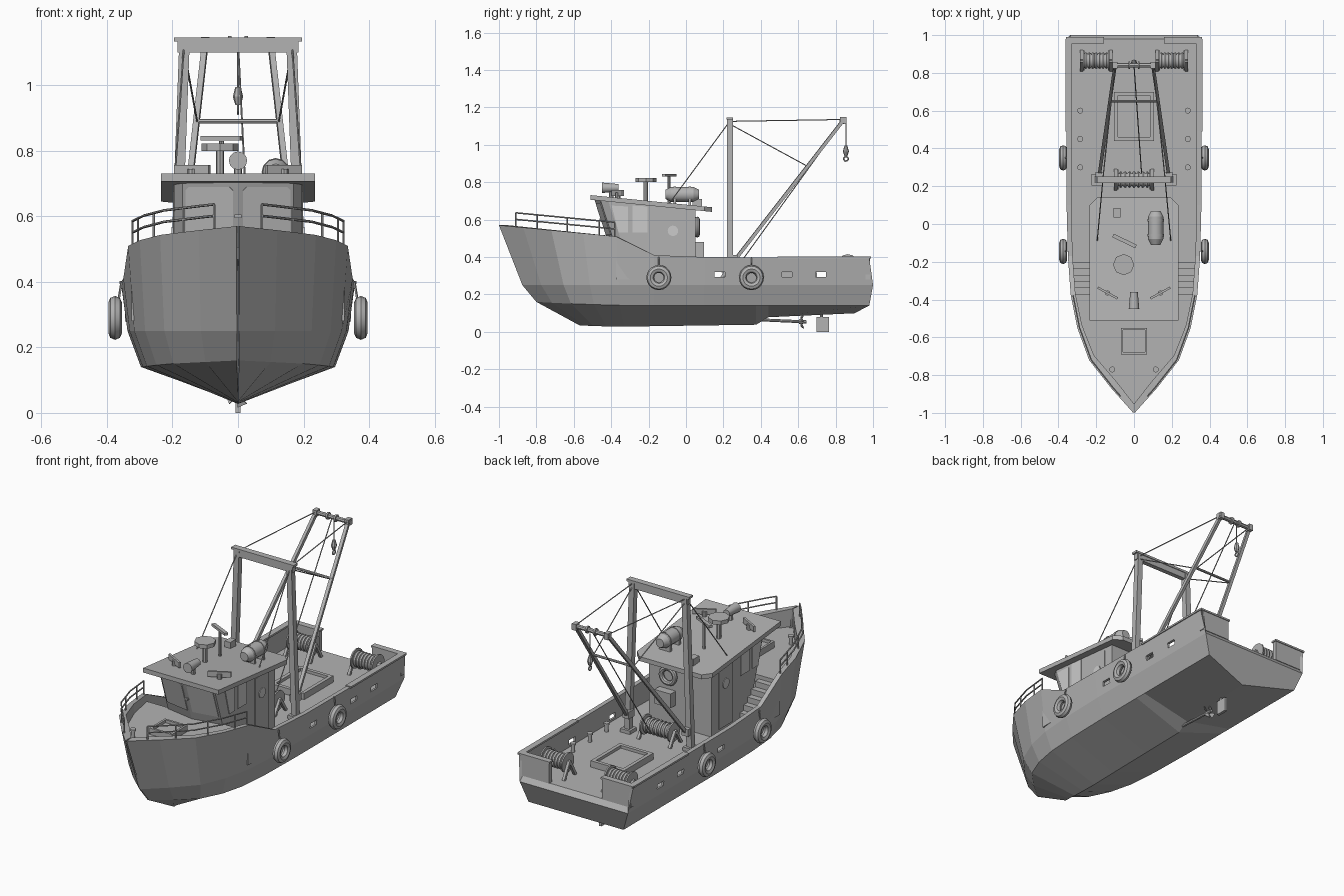
import bpy, bmesh, math
from mathutils import Vector, Matrix

cube = bpy.data.objects.get("Cube")
if cube:
    bpy.data.objects.remove(cube, do_unlink=True)


def material(name, v):
    m = bpy.data.materials.new(name)
    m.use_nodes = True
    m.diffuse_color = (v, v, v, 1)
    m.node_tree.nodes["Principled BSDF"].inputs["Base Color"].default_value = (v, v, v, 1)
    return m


GREY = material("grey paint", 0.45)
GLASS = material("pale glass", 0.6)


def finish(name, bm, mat=GREY, smooth=False):
    bmesh.ops.recalc_face_normals(bm, faces=bm.faces[:])
    me = bpy.data.meshes.new(name)
    bm.to_mesh(me)
    bm.free()
    me.materials.append(mat)
    if smooth:
        me.shade_smooth()
        me.set_sharp_from_angle(angle=math.radians(40))
    ob = bpy.data.objects.new(name, me)
    bpy.context.scene.collection.objects.link(ob)
    return ob


def box(name, c, size, rot=0, mat=GREY):
    bm = bmesh.new()
    M = Matrix.Translation(c) @ Matrix.Rotation(rot, 4, 'Z') @ Matrix.Diagonal((*size, 1))
    bmesh.ops.create_cube(bm, size=1, matrix=M)
    return finish(name, bm, mat)


def rod(name, a, b, r, r2=None, n=8, mat=GREY):
    a, b = Vector(a), Vector(b)
    d = b - a
    bm = bmesh.new()
    M = Matrix.Translation((a + b) / 2) @ d.to_track_quat('Z', 'Y').to_matrix().to_4x4()
    bmesh.ops.create_cone(bm, cap_ends=True, segments=n, radius1=r,
                          radius2=r if r2 is None else r2, depth=d.length, matrix=M)
    return finish(name, bm, mat, n >= 10)


def beam(name, a, b, w):
    a, b = Vector(a), Vector(b)
    d = b - a
    bm = bmesh.new()
    M = Matrix.Translation((a + b) / 2) @ d.to_track_quat('Z', 'Y').to_matrix().to_4x4()
    bmesh.ops.create_cube(bm, size=1, matrix=M @ Matrix.Diagonal((w, w, d.length, 1)))
    return finish(name, bm)


def ring(name, c, R, r, rot, n=20, m=8):
    bpy.ops.mesh.primitive_torus_add(location=c, rotation=rot, major_radius=R, minor_radius=r,
                                     major_segments=n, minor_segments=m)
    ob = bpy.context.object
    ob.name = name
    ob.data.materials.append(GREY)
    bpy.ops.object.shade_smooth_by_angle()


def loft(name, rings, mat=GREY):
    bm = bmesh.new()
    rows = [[bm.verts.new(p) for p in r] for r in rings]
    n = len(rows[0])
    for p, q in zip(rows, rows[1:]):
        for i in range(n):
            bm.faces.new((p[i], p[(i + 1) % n], q[(i + 1) % n], q[i]))
    bm.faces.new(rows[0])
    bm.faces.new(rows[-1])
    return finish(name, bm, mat)


def plate(name, pts, mat=GREY, t=0.004):
    pts = [Vector(p) for p in pts]
    nrm = (pts[1] - pts[0]).cross(pts[2] - pts[0]).normalized() * t
    return loft(name, [[p - nrm for p in pts], [p + nrm for p in pts]], mat)


def lerp(table, y):
    for (a, u), (b, v) in zip(table, table[1:]):
        if y <= b:
            return u + (v - u) * max(0, (y - a) / (b - a))
    return table[-1][1]


# hull: one closed loft including bulwarks and decks
WIDTH = [(-1, .004), (-.87, .12), (-.72, .238), (-.55, .3), (-.37, .336), (-.17, .35), (.1, .357), (1, .357)]
SHEER = [(-1, .57), (-.375, .51), (-.17, .41), (.05, .4), (1, .395)]
KEEL = [(-1, .035), (-.4, .027), (.375, .038), (.44, .078), (1, .1)]
MAIN, FORE = .28, .47


def section(y, deck):
    w, s = lerp(WIDTH, y), lerp(SHEER, y)
    f = max(0, (-y - .2) / .8) ** 1.5
    e = 1 if y > .9 else 0
    wi = max(.002, w - .025)
    half = [(w * .83, y + .2 * f, .14 + .02 * f), (w * .945, y + .125 * f + .02 * e, .25),
            (w, y, s), (wi, y + .05 * f, s), (wi, y + .05 * f, deck)]
    keel = (0, y + .43 * f - .08 * e, lerp(KEEL, y))
    return [keel] + half + [(-a, b, c) for a, b, c in reversed(half)]


fore = [section(y, FORE) for y in (-1, -.87, -.72, -.55, -.376)]
aft = [section(y, MAIN) for y in (-.374, -.17, .1, .375, .44, .98)]
hull = loft("hull", fore + aft)

# freeing ports cut through the bulwarks
for y in (.18, .54, .72):
    cutter = box("port_cutter", (0, y, .306), (1, .055, .028))
    cutter.hide_render = True
    mod = hull.modifiers.new("port", 'BOOLEAN')
    mod.operation, mod.solver, mod.object = 'DIFFERENCE', 'EXACT', cutter
    bpy.context.view_layer.objects.active = hull
    bpy.ops.object.modifier_apply(modifier=mod.name)
    bpy.data.objects.remove(cutter, do_unlink=True)

# cabin
def front_y(x, z):
    return -.35 - .14 * (z - .28) / .43 + .18 * abs(x)


def roof_z(y):
    return .73 - .1 * (y + .5)


def cabin_ring(z, za):
    half = [(.17, front_y(.17, z), z), (.195, front_y(.17, z) + .04, z), (.195, .05, za)]
    return [(0, front_y(0, z), z)] + half + [(-a, b, c) for a, b, c in reversed(half)]


loft("cabin", [cabin_ring(.28, .28), cabin_ring(.71, .655)])
outline = [(-.235, -.51), (.235, -.51), (.235, .1), (.195, .14), (-.195, .14), (-.235, .1)]
loft("cabin_roof", [[(x, y, roof_z(y) - d) for x, y in outline] for d in (.025, 0)])
box("mullion", (0, front_y(0, .6) - .003, .6), (.02, .012, .01))
for s in (-1, 1):
    plate("front_window", [(s * x, front_y(x, z), z) for x, z in
                           ((.015, .52), (.16, .52), (.16, .68), (.15, .69), (.025, .69), (.015, .68))], GLASS)
    for y0, y1, lean in ((-.385, -.31, .025), (-.285, -.205, 0)):
        plate("side_window", [(s * .195, y0 + lean, .53), (s * .195, y1, .53),
                              (s * .195, y1, .67), (s * .195, y0 - lean / 2, .675)], GLASS)
    plate("cabin_door", [(s * .195, y, z) for y, z in ((-.13, .3), (-.01, .3), (-.01, .64), (-.13, .64))])
    rod("door_porthole", (s * .19, -.07, .54), (s * .203, -.07, .54), .028, n=16, mat=GLASS)
    # side stairs to the foredeck
    for i in range(5):
        h = .19 * (5 - i) / 6 + .01
        box("stair", (s * .26, -.355 + .034 * i, MAIN + h / 2), (.13, .036, h))
ring("lifebuoy", (.07, .06, .56), .042, .014, (math.pi / 2, 0, 0))
box("deck_locker", (.08, .07, .44), (.1, .05, .08))

# roof equipment
rod("radar_post", (-.055, -.215, .7), (-.055, -.215, .8), .012)
rod("radar_dome", (-.055, -.215, .8), (-.055, -.215, .822), .056, n=8)
rod("scanner_post", (-.05, -.09, .68), (-.05, -.09, .83), .008)
box("scanner_bar", (-.05, -.09, .838), (.135, .02, .014), -.45)
rod("raft_canister", (.115, -.08, .735), (.115, .04, .735), .04, n=12)
for a, b in ((-.08, -.11), (.04, .07)):
    rod("raft_end", (.115, a, .735), (.115, b, .735), .04, .025, n=12)
for y in (-.06, .02):
    rod("raft_band", (.115, y - .006, .735), (.115, y + .006, .735), .043, n=12)
    box("raft_cradle", (.115, y, .695), (.07, .015, .04))
rod("searchlight_post", (0, -.4, .71), (0, -.4, .76), .012)
rod("searchlight", (0, -.45, .77), (0, -.36, .77), .028, .02, n=12)
box("roof_vent", (-.09, .06, .69), (.035, .05, .04))
for s in (-1, 1):
    box("roof_horn", (s * .14, -.365, .742), (.12, .012, .03), s * .5)
    rod("horn_foot", (s * .14, -.365, .71), (s * .14, -.365, .745), .014)

# gantry and boom
TOP = (0, .84, 1.13)
box("gantry_beam", (0, .235, 1.117), (.37, .026, .035))
box("gantry_cap", (0, .235, 1.14), (.39, .035, .012))
rod("boom_head", (-.115, .84, 1.13), (.115, .84, 1.13), .012)
rod("boom_crossbar", (-.13, .65, .89), (.13, .65, .89), .007)
for s in (-1, 1):
    beam("gantry_post", (s * .195, .235, MAIN), (s * .163, .235, 1.14), .032)
    box("post_foot", (s * .195, .235, MAIN + .01), (.06, .06, .02))
    beam("boom_leg", (s * .185, .25, .37), (s * .1, .84, 1.13), .018)
    box("boom_pivot", (s * .185, .25, .39), (.04, .05, .04))
    box("boom_end", (s * .1, .84, 1.13), (.025, .035, .035))
    rod("boom_sheave", (s * .02, .84, 1.13), (s * .03, .84, 1.13), .02, n=10)
    rod("fore_stay", (s * .165, .23, 1.12), (s * .195, -.09, .685), .003, n=5)
    rod("topping_line", (s * .165, .235, 1.125), (s * .1, .84, 1.135), .003, n=5)
    rod("brace_line", (s * .165, .235, 1.11), (s * .125, .64, .89), .003, n=5)
rod("hoist_line", TOP, (.04, .27, .34), .003, n=5)
rod("hook_line", (0, .855, 1.12), (0, .855, .98), .003, n=5)
rod("hook_block", (0, .855, .94), (0, .855, .965), .008, .016, n=8)
rod("hook_block", (0, .855, .965), (0, .855, .995), .016, .008, n=8)
ring("hook", (0, .855, .925), .012, .004, (0, math.pi / 2, 0), 10, 6)


# winches
def winch(x, y, z, length):
    h = length / 2
    rod("winch_drum", (x - h, y, z), (x + h, y, z), .036, n=14)
    for i in range(7):
        ring("winch_rope", (x - h * .78 + i * h * .26, y, z), .036, .009, (0, math.pi / 2, 0), 14, 6)
    for s in (-1, 1):
        rod("winch_flange", (x + s * h, y, z), (x + s * (h - .008), y, z), .055, n=14)
        for t in (-1, 1):
            beam("winch_leg", (x + s * (h + .008), y + t * .05, MAIN), (x + s * (h + .008), y, z + .01), .015)


winch(-.2, .865, .36, .14)
winch(.2, .865, .36, .14)
winch(0, .235, .35, .18)


# hatches
def hatch(name, y, z, sx, sy, t):
    box(name + "_lid", (0, y, z + .01), (sx - t, sy - t, .02))
    for s in (-1, 1):
        box(name + "_coaming", (s * (sx - t) / 2, y, z + .018), (t, sy, .036))
        box(name + "_coaming", (0, y + s * (sy - t) / 2, z + .018), (sx, t, .036))


hatch("fish_hatch", .57, MAIN, .21, .26, .02)
hatch("fore_hatch", -.62, FORE, .14, .14, .012)

for s in (-1, 1):
    # bollards, stern bulwarks and cap rails
    for x, y, z in ((.115, -.77, FORE), (.285, .3, MAIN), (.285, .45, MAIN), (.285, .6, MAIN)):
        rod("bollard", (s * x, y, z), (s * x, y, z + .045), .011, n=10)
        rod("bollard_cap", (s * x, y, z + .04), (s * x, y, z + .05), .016, n=10)
    box("stern_bulwark", (s * .255, .972, .338), (.18, .025, .118))
    box("cap_rail", (s * .345, .735, .398), (.034, .49, .01))
    box("stern_cap", (s * .26, .972, .398), (.2, .034, .01))
    # tyre fenders
    for y in (-.145, .35):
        ring("tyre_fender", (s * .375, y, .29), .046, .021, (0, math.pi / 2, 0), 20, 8)
        rod("fender_line", (s * .365, y, .34), (s * .355, y, .4), .004, n=5)
    # bow railing
    path = [(s * (lerp(WIDTH, y) - .012), y, lerp(SHEER, y)) for y in (-.91, -.87, -.795, -.72, -.635, -.55, -.465, -.38)]
    for h in (.04, .075):
        for a, b in zip(path, path[1:]):
            rod("bow_rail", (a[0], a[1], a[2] + h), (b[0], b[1], b[2] + h), .004, n=6)
    for p in path[::2] + path[-1:]:
        rod("rail_post", p, (p[0], p[1], p[2] + .075), .004, n=6)

# propeller and rudder
rod("propeller_shaft", (0, .38, .065), (0, .64, .053), .008)
rod("propeller_hub", (0, .605, .055), (0, .645, .053), .013, .008)
for k in range(4):
    a = k * math.pi / 2 + .4
    c, n = math.cos(a), math.sin(a)
    plate("propeller_blade", [(0, .615, .055), (c * .035 - n * .015, .615, .055 + n * .035 + c * .015),
                              (c * .035 + n * .015, .63, .055 + n * .035 - c * .015)], t=.002)
box("rudder", (0, .732, .04), (.016, .066, .08))
rod("rudder_stock", (0, .725, .05), (0, .725, .12), .008)
